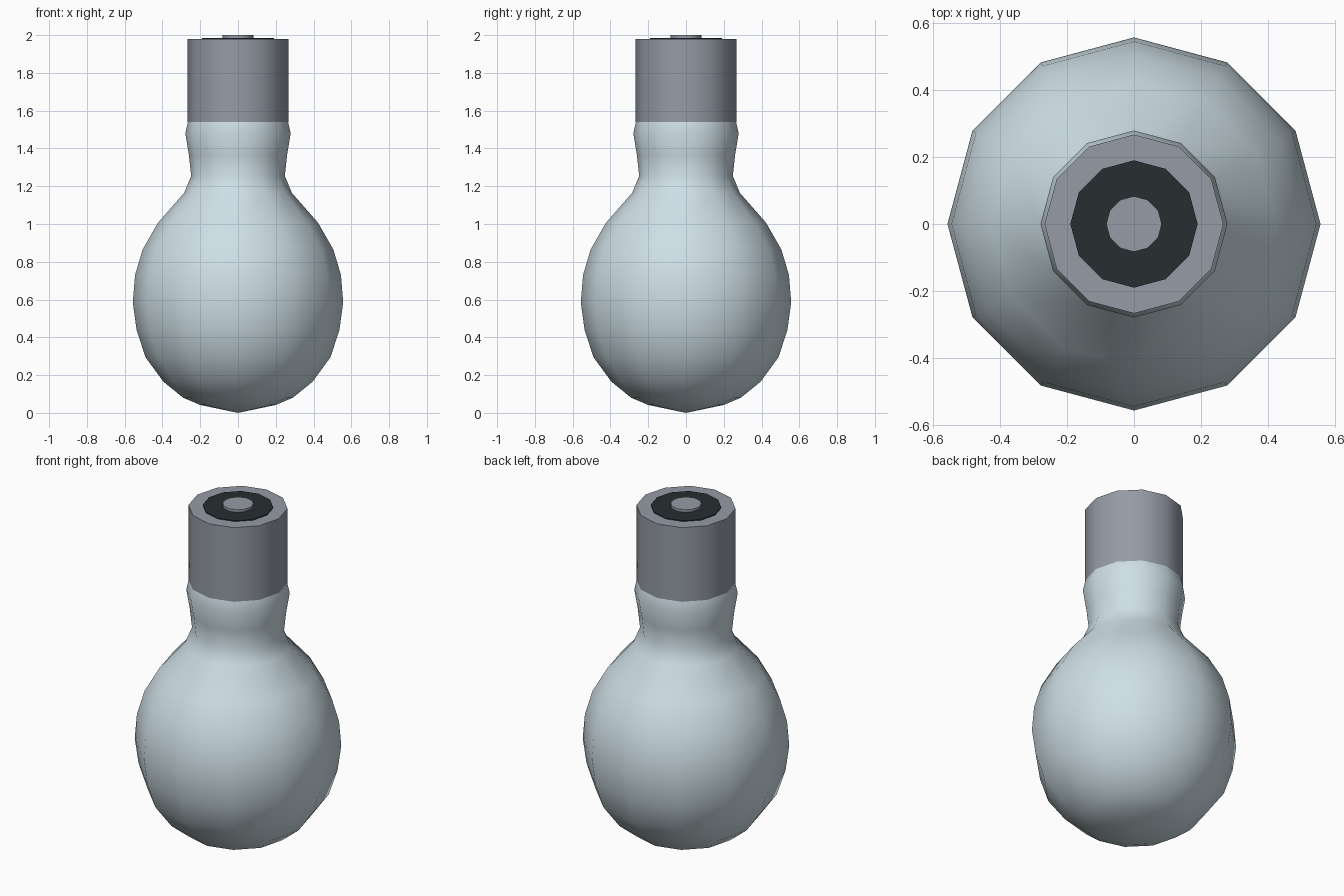
import bpy, bmesh
from math import cos, sin, pi, radians

if "Cube" in bpy.data.objects:
    bpy.data.objects.remove(bpy.data.objects["Cube"])

SIDES = 12


def material(name, rgb):
    m = bpy.data.materials.new(name)
    m.diffuse_color = (*rgb, 1)
    m.use_nodes = True
    m.node_tree.nodes["Principled BSDF"].inputs["Base Color"].default_value = m.diffuse_color
    return m


def lathe(name, profile, mat):
    """Revolve (radius, z) points about z; radius 0 closes to a single point."""
    bm = bmesh.new()
    rings = []
    for r, z in profile:
        n = SIDES if r > 0 else 1
        rings.append([bm.verts.new((r * cos(2 * pi * i / SIDES),
                                    r * sin(2 * pi * i / SIDES), z)) for i in range(n)])
    for a, b in zip(rings, rings[1:]):
        for i in range(SIDES):
            j = (i + 1) % SIDES
            corners = [a[i % len(a)], a[j % len(a)], b[j % len(b)], b[i % len(b)]]
            bm.faces.new(list(dict.fromkeys(corners)))
    bmesh.ops.recalc_face_normals(bm, faces=bm.faces)
    mesh = bpy.data.meshes.new(name)
    bm.to_mesh(mesh)
    bm.free()
    mesh.materials.append(mat)
    obj = bpy.data.objects.new(name, mesh)
    bpy.context.collection.objects.link(obj)
    bpy.ops.object.select_all(action='DESELECT')
    obj.select_set(True)
    bpy.context.view_layer.objects.active = obj
    bpy.ops.object.shade_smooth_by_angle(angle=radians(45))
    return obj


glass = material("glass", (0.62, 0.74, 0.79))
metal = material("metal", (0.30, 0.33, 0.38))
black = material("insulation", (0.02, 0.026, 0.03))

# Glass envelope with narrow flared neck
lathe("glass_bulb", [
    (0, 0.0), (0.20, 0.042), (0.29, 0.08), (0.395, 0.165), (0.49, 0.295),
    (0.537, 0.44), (0.557, 0.585), (0.545, 0.73), (0.505, 0.865),
    (0.425, 1.005), (0.285, 1.165), (0.248, 1.255), (0.26, 1.365),
    (0.279, 1.48), (0.264, 1.545)], glass)

# Metal cap, with insulating disc and contact button on top
lathe("metal_cap", [(0.267, 1.54), (0.267, 1.98), (0.19, 1.98)], metal)
lathe("insulator_disc", [(0.19, 1.98), (0.19, 1.985), (0.083, 1.985)], black)
lathe("contact_button", [(0.083, 1.985), (0.083, 2.0), (0, 2.0)], metal)
